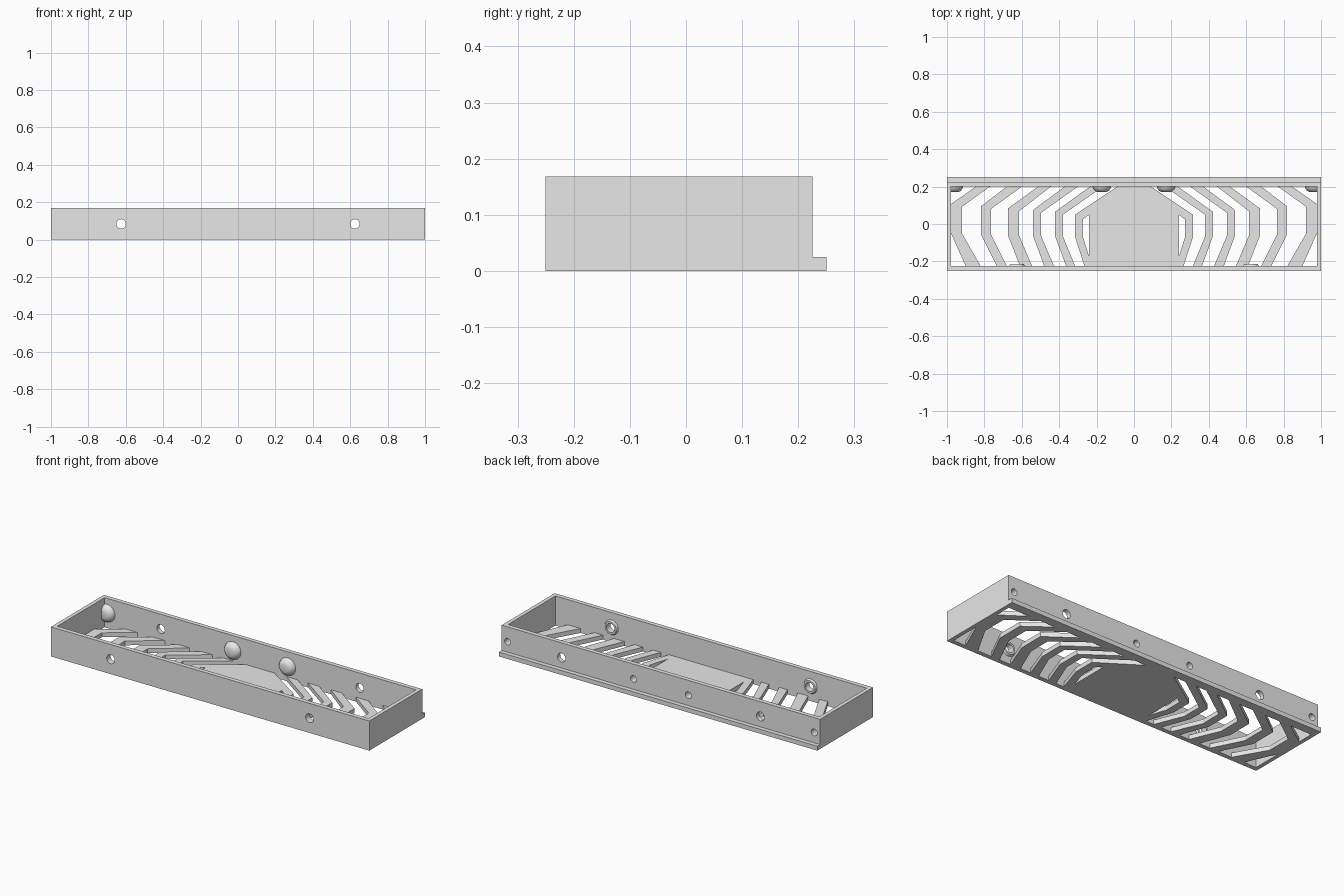
import bpy, bmesh, math

cube = bpy.data.objects.get("Cube")
if cube:
    bpy.data.objects.remove(cube, do_unlink=True)

grey = bpy.data.materials.new("plain grey")
grey.use_nodes = True
COLOUR = (0.8, 0.8, 0.8, 1)
grey.diffuse_color = COLOUR
grey.node_tree.nodes["Principled BSDF"].inputs["Base Color"].default_value = COLOUR

HEIGHT, FLOOR, MID = 0.168, 0.025, 0.084
FRONT, BACK = -0.225, 0.2      # inner wall faces


def finish(name, bm):
    bmesh.ops.recalc_face_normals(bm, faces=bm.faces)
    mesh = bpy.data.meshes.new(name)
    bm.to_mesh(mesh)
    bm.free()
    mesh.materials.append(grey)
    ob = bpy.data.objects.new(name, mesh)
    bpy.context.collection.objects.link(ob)
    return ob


def prism(name, outline, z0, z1):
    bm = bmesh.new()
    face = bm.faces.new([bm.verts.new((x, y, z0)) for x, y in outline])
    new = bmesh.ops.extrude_face_region(bm, geom=[face])["geom"]
    top = [v for v in new if isinstance(v, bmesh.types.BMVert)]
    bmesh.ops.translate(bm, verts=top, vec=(0, 0, z1 - z0))
    return finish(name, bm)


def box(name, x0, x1, y0, y1, z0, z1):
    return prism(name, [(x0, y0), (x1, y0), (x1, y1), (x0, y1)], z0, z1)


def lathe(name, cx, profile, n=32):
    """Solid of revolution about a y axis through (cx, MID)."""
    bm = bmesh.new()
    rings = []
    for y, r in profile:
        angles = [math.tau * i / n for i in range(n)]
        rings.append([bm.verts.new((cx + r * math.cos(a), y, MID + r * math.sin(a)))
                      for a in angles])
    for a, b in zip(rings, rings[1:]):
        for i in range(n):
            j = (i + 1) % n
            bm.faces.new((a[i], a[j], b[j], b[i]))
    bm.faces.new(rings[0])
    bm.faces.new(rings[-1])
    return finish(name, bm)


def carve(ob, cutter, operation="DIFFERENCE"):
    mod = ob.modifiers.new("carve", "BOOLEAN")
    mod.operation, mod.solver, mod.object = operation, "EXACT", cutter
    bpy.context.view_layer.objects.active = ob
    bpy.ops.object.modifier_apply(modifier=mod.name)
    bpy.data.objects.remove(cutter, do_unlink=True)


def smooth(ob):
    bpy.ops.object.select_all(action="DESELECT")
    ob.select_set(True)
    bpy.context.view_layer.objects.active = ob
    bpy.ops.object.shade_smooth_by_angle(angle=math.radians(35))


def mirrored(points):
    return [(-x, y) for x, y in points]


# Open rectangular frame with a ledge along the back
frame = box("wall_frame", -1, 1, -0.25, 0.225, 0, HEIGHT)
carve(frame, box("cavity_cutter", -0.978, 0.978, FRONT, BACK, -0.1, 0.3))
box("back_ledge", -1, 1, 0.225, 0.25, 0, FLOOR)

# Through holes with raised rings inside the front wall
for side, x in (("right", -0.625), ("left", 0.625)):
    carve(frame, lathe("hole_cutter", x, [(-0.4, 0.025), (0.4, 0.025)]))
    ring = lathe(side + "_hole_ring", x, [(FRONT, 0.042), (FRONT + 0.01, 0.036)])
    carve(ring, lathe("hole_cutter", x, [(-0.4, 0.025), (0.4, 0.025)]))
    smooth(ring)

# Domed bosses inside the back wall with blind screw holes from behind
for i, x in enumerate((-0.963, -0.172, 0.172, 0.963)):
    boss = lathe(f"screw_boss_{i + 1}", x,
                 [(BACK, 0.05), (0.188, 0.046), (0.176, 0.036), (0.17, 0.022)])
    carve(boss, box("trim_cutter", -0.978, 0.978, 0, 0.3, -0.1, 0.3), "INTERSECT")
    for part in (frame, boss):
        carve(part, lathe("screw_cutter", x, [(0.18, 0.019), (0.3, 0.019)]))
    smooth(boss)
smooth(frame)

# Centre panel with a slot near each side
half = [(0.09, BACK), (0.315, 0.05), (0.315, -0.07), (0.265, FRONT)]
panel = prism("centre_panel", half + mirrored(half)[::-1], 0, FLOOR)
slot = [(0.24, 0.05), (0.272, 0.025), (0.272, -0.072), (0.24, -0.175)]
for outline in (slot, mirrored(slot)):
    carve(panel, prism("slot_cutter", outline, -0.1, 0.1))

# Bent grille ribs: inner/outer x at back, middle and front, then shoulder heights
ribs = [
    (0.165, 0.235, 0.38, 0.422, 0.315, 0.363, 0.05, -0.065),
    (0.30, 0.37, 0.497, 0.54, 0.428, 0.48, 0.06, -0.062),
    (0.444, 0.513, 0.615, 0.674, 0.545, 0.61, 0.068, -0.06),
    (0.60, 0.68, 0.765, 0.818, 0.68, 0.733, 0.08, -0.056),
    (0.77, 0.845, 0.92, 0.978, 0.82, 0.9, 0.092, -0.05),
]
for i, (b0, b1, m0, m1, f0, f1, top, low) in enumerate(ribs):
    outline = [(b0, BACK), (b1, BACK), (m1, top + 0.015), (m1, low),
               (f1, FRONT), (f0, FRONT), (m0, low), (m0, top)]
    prism(f"left_rib_{i + 1}", outline, 0, FLOOR)
    prism(f"right_rib_{i + 1}", mirrored(outline), 0, FLOOR)
